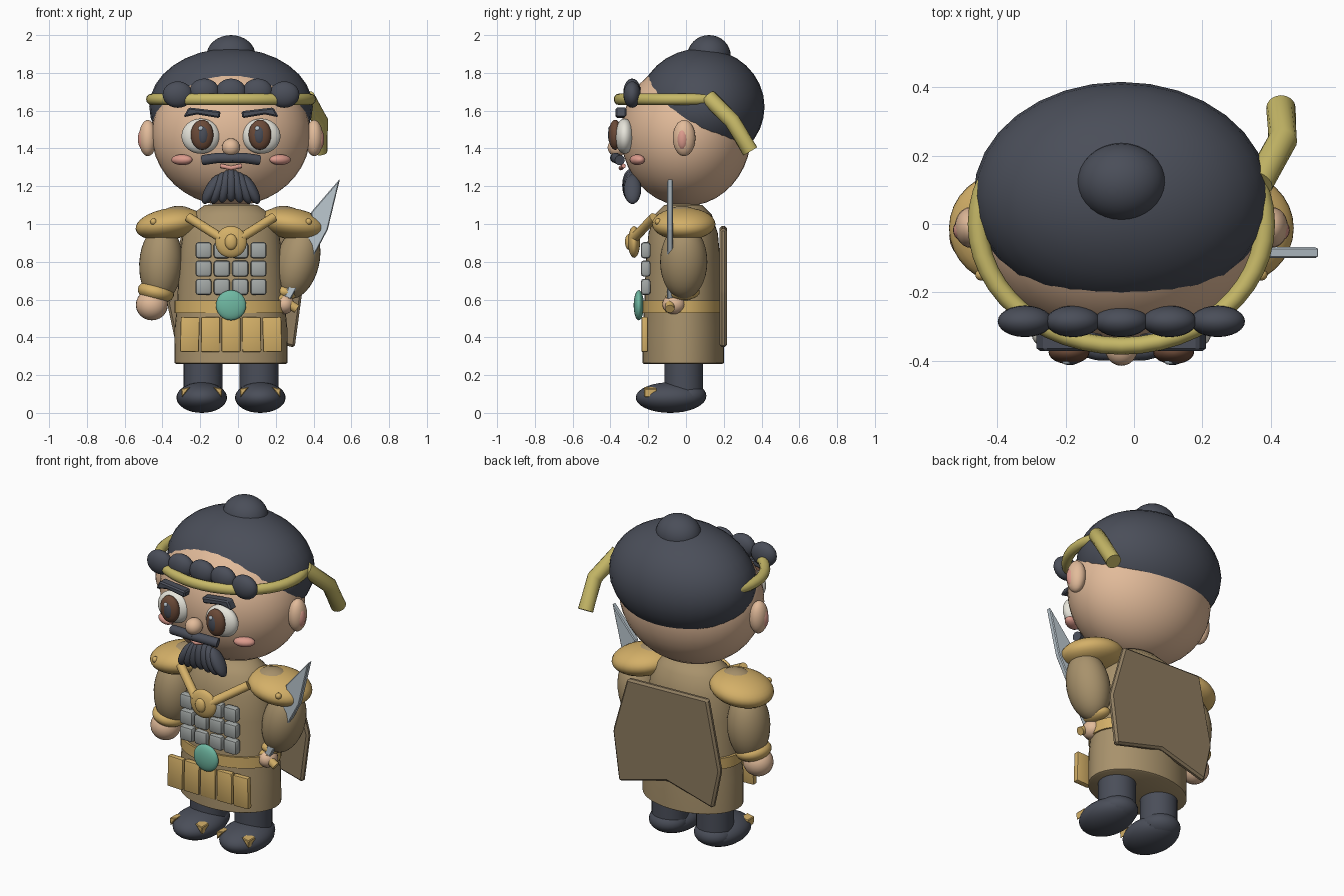
import bpy, bmesh
from math import sin, cos, pi, radians
from mathutils import Vector

if "Cube" in bpy.data.objects:
    bpy.data.objects.remove(bpy.data.objects["Cube"])

CX = -0.037  # the figure's own mirror plane


def mat(name, hexcol):
    m = bpy.data.materials.new(name)
    rgb = [int(hexcol[i:i + 2], 16) / 255 for i in (0, 2, 4)]
    m.diffuse_color = [((c + 0.055) / 1.055) ** 2.4 for c in rgb] + [1]
    m.use_nodes = True
    m.node_tree.nodes["Principled BSDF"].inputs["Base Color"].default_value = m.diffuse_color
    return m


SKIN, HAIR = mat("skin", "E2BB9A"), mat("hair", "4A4E59")
CLOTH, GOLD = mat("cloth", "A8926C"), mat("gold", "D4B068")
BAND, PINK = mat("band", "C6B867"), mat("pink", "DB9A8C")
WHITE, IRIS = mat("eye_white", "E6E4DA"), mat("iris", "6B4A38")
STEEL, JADE = mat("steel", "BCC8D0"), mat("jade", "6FB8A2")
PLATE, BOARD = mat("plate", "A3A8A6"), mat("board", "8E7C60")


def finish(name, bm, m, smooth=35):
    bmesh.ops.recalc_face_normals(bm, faces=bm.faces)
    me = bpy.data.meshes.new(name)
    bm.to_mesh(me)
    bm.free()
    ob = bpy.data.objects.new(name, me)
    bpy.context.collection.objects.link(ob)
    me.materials.append(m)
    bpy.ops.object.select_all(action='DESELECT')
    ob.select_set(True)
    bpy.context.view_layer.objects.active = ob
    bpy.ops.object.shade_smooth_by_angle(angle=radians(smooth))
    return ob


def ball(name, c, r, m, rot=(0, 0, 0), seg=32):
    bm = bmesh.new()
    bmesh.ops.create_uvsphere(bm, u_segments=seg, v_segments=seg // 2, radius=1)
    bmesh.ops.scale(bm, vec=r, verts=bm.verts)
    ob = finish(name, bm, m, 60)
    ob.location, ob.rotation_euler = c, [radians(a) for a in rot]
    return ob


def box(name, c, size, m, rot=(0, 0, 0), bevel=0.01):
    bm = bmesh.new()
    bmesh.ops.create_cube(bm, size=1)
    bmesh.ops.scale(bm, vec=size, verts=bm.verts)
    bmesh.ops.bevel(bm, geom=bm.edges[:], offset=bevel, segments=2, profile=0.5, affect='EDGES')
    ob = finish(name, bm, m)
    ob.location, ob.rotation_euler = c, [radians(a) for a in rot]
    return ob


def tube(name, pts, r, m, sides=16):
    # flat-ended tube along a path
    bm = bmesh.new()
    pts = [Vector(p) for p in pts]
    rings = []
    for i, p in enumerate(pts):
        d = (pts[min(i + 1, len(pts) - 1)] - pts[max(i - 1, 0)]).normalized()
        q = d.to_track_quat('Z', 'Y')
        rings.append([bm.verts.new(p + q @ Vector((r * cos(2 * pi * k / sides), r * sin(2 * pi * k / sides), 0)))
                      for k in range(sides)])
    for a, b in zip(rings, rings[1:]):
        for k in range(sides):
            bm.faces.new((a[k], a[k - 1], b[k - 1], b[k]))
    bm.faces.new(rings[0])
    bm.faces.new(rings[-1])
    return finish(name, bm, m, 50)


def lathe(name, profile, yscale, c, m, seg=40, closed=False):
    # turned section squeezed in y; a closed profile gives a ring
    bm = bmesh.new()
    rings = [[bm.verts.new((r * cos(2 * pi * k / seg), r * yscale * sin(2 * pi * k / seg), z))
              for k in range(seg)] for r, z in profile]
    pairs = list(zip(rings, rings[1:])) + ([(rings[-1], rings[0])] if closed else [])
    for a, b in pairs:
        for k in range(seg):
            bm.faces.new((a[k], a[k - 1], b[k - 1], b[k]))
    if not closed:
        bm.faces.new(rings[0])
        bm.faces.new(rings[-1])
    ob = finish(name, bm, m, 40)
    ob.location = c
    return ob


def slab(name, outline, y0, y1, m, bevel=0.0):
    # xz outline extruded along y
    bm = bmesh.new()
    f = bm.faces.new([bm.verts.new((x, y0, z)) for x, z in outline])
    g = bmesh.ops.extrude_face_region(bm, geom=[f])
    bmesh.ops.translate(bm, vec=(0, y1 - y0, 0), verts=[v for v in g['geom'] if isinstance(v, bmesh.types.BMVert)])
    if bevel:
        bmesh.ops.bevel(bm, geom=bm.edges[:], offset=bevel, segments=1, affect='EDGES')
    return finish(name, bm, m, 20)


# Head, hair cap and bun
ball("head", (CX, 0, 1.475), (0.42, 0.345, 0.38), SKIN, seg=40)
ball("hair_cap", (CX, 0.082, 1.62), (0.433, 0.334, 0.31), HAIR)
ball("hair_bun", (CX, 0.122, 1.89), (0.13, 0.115, 0.11), HAIR)

# Headband with its hanging tail
lathe("headband", [(0.42 + 0.03 * cos(a * pi / 6), 0.03 * sin(a * pi / 6)) for a in range(12)],
      0.85, (CX, 0.0, 1.66), BAND, 48, True)
tube("headband_tail", [(0.365, 0.12, 1.67), (0.435, 0.245, 1.545), (0.43, 0.34, 1.385)], 0.043, BAND)

# Row of hair rolls over the forehead
for i in range(-2, 3):
    ball("hair_roll", (CX + 0.141 * i, -0.285, 1.685 if abs(i) == 2 else 1.70), (0.08, 0.046, 0.07), HAIR, seg=24)

# Paired face parts
for s in (-1, 1):
    def X(o):
        return CX + s * o
    ball("ear", (X(0.44), -0.01, 1.455), (0.048, 0.06, 0.096), SKIN, seg=24)
    ball("inner_ear", (X(0.463), -0.018, 1.45), (0.03, 0.032, 0.06), PINK, seg=20)
    ball("eye_white", (X(0.16), -0.325, 1.465), (0.102, 0.052, 0.093), WHITE)
    ball("iris", (X(0.153), -0.375, 1.472), (0.06, 0.035, 0.08), IRIS, seg=24)
    ball("pupil", (X(0.15), -0.394, 1.472), (0.032, 0.019, 0.052), HAIR, seg=20)
    ball("eye_glint", (X(0.15) - 0.01, -0.402, 1.505), (0.014, 0.01, 0.014), STEEL, seg=12)
    brow = slab("eyebrow", [(X(0.252), 1.565), (X(0.225), 1.617), (X(0.055), 1.597), (X(0.06), 1.56), (X(0.18), 1.58)],
                -0.372, -0.315, HAIR, 0.008)
    ball("cheek", (X(0.26), -0.258, 1.34), (0.06, 0.035, 0.028), PINK, (0, 0, s * 25), 20)
    tube("moustache", [(X(-0.01), -0.375, 1.35), (X(0.07), -0.372, 1.35), (X(0.15), -0.35, 1.338)], 0.027, HAIR)
ball("nose", (CX, -0.365, 1.405), (0.048, 0.05, 0.048), SKIN, seg=24)
tube("mouth", [(CX - 0.055, -0.33, 1.308), (CX, -0.345, 1.296), (CX + 0.055, -0.33, 1.308)], 0.012, PINK, 8)

# Beard lobes fanned from the chin
for i in range(-3, 4):
    ball("beard_lobe", (CX + 0.034 * i, -0.292 + 0.003 * abs(i), 1.205 - 0.007 * abs(i)), (0.034, 0.046, 0.088), HAIR,
         (0, 10 * -i, 0), 20)

# Robe
lathe("robe", [(0.29, 0.26), (0.3, 0.265), (0.298, 0.45), (0.285, 0.58), (0.275, 0.8), (0.255, 0.95), (0.21, 1.05),
               (0.14, 1.1), (0.05, 1.11)], 0.72, (CX, -0.015, 0), CLOTH)

# Belt, buckle and skirt plates
lathe("belt", [(0.27, 0.535), (0.3, 0.535), (0.3, 0.6), (0.27, 0.6)], 0.72, (CX, -0.015, -0.005), GOLD, 40, True)
ball("belt_buckle", (CX, -0.25, 0.57), (0.08, 0.027, 0.08), JADE)
for i in range(-2, 3):
    box("skirt_plate", (CX + 0.109 * i, -0.219, 0.415), (0.1, 0.034, 0.185), GOLD, (0, -0.8 * i, 0), 0.007)

# Chest armour tiles
for row in range(3):
    for col in range(4):
        box("chest_tile", (CX + 0.097 * (col - 1.5), -0.213, 0.667 + 0.097 * row), (0.086, 0.052, 0.086), PLATE,
            bevel=0.016)

# Chest medallion and straps
ball("medallion", (CX, -0.275, 0.905), (0.084, 0.032, 0.084), GOLD)
ball("medallion_boss", (CX, -0.303, 0.905), (0.033, 0.02, 0.042), GOLD, seg=20)
for s in (-1, 1):
    tube("chest_strap", [(CX + s * 0.05, -0.275, 0.925), (CX + s * 0.225, -0.17, 1.035)], 0.025, GOLD)

# Shoulder guards, legs and boots
for s in (-1, 1):
    def X(o):
        return CX + s * o
    ball("shoulder_guard", (X(0.325), -0.012, 1.0), (0.182, 0.168, 0.083), GOLD, (0, s * 9, 0))
    ball("shoulder_cap", (X(0.29), -0.02, 1.022), (0.11, 0.10, 0.073), CLOTH, (0, s * 9, 0), 24)
    for o in (0.265, 0.41):
        ball("guard_rivet", (X(o), -0.148, 1.012), (0.018, 0.018, 0.018), GOLD, seg=12)
    lathe("leg", [(0.103, 0.06), (0.103, 0.34)], 1.0, (X(0.148), -0.012, 0), HAIR, 32)
    ball("boot", (X(0.155), -0.083, 0.081), (0.134, 0.183, 0.081), HAIR)
    ball("boot_heel", (X(0.15), -0.0, 0.09), (0.112, 0.108, 0.07), HAIR, seg=24)
    for t in (-1, 1):
        slab("toe_trim", [(X(0.155) + t * 0.105, 0.082), (X(0.155) + t * 0.108, 0.128), (X(0.155) + t * 0.06, 0.138)],
             -0.222, -0.155, GOLD, 0.004)

# Relaxed arm
ball("sleeve_left", (-0.408, -0.012, 0.79), (0.115, 0.125, 0.205), CLOTH, (0, 3, 0))
ball("cuff_left", (-0.435, -0.02, 0.64), (0.097, 0.105, 0.057), GOLD, (0, 12, 0))
ball("hand_left", (-0.456, -0.035, 0.572), (0.085, 0.082, 0.082), SKIN, seg=24)

# Arm holding the sword
ball("sleeve_right", (0.315, -0.012, 0.8), (0.115, 0.125, 0.2), CLOTH, (0, 14, 0))
ball("cuff_right", (0.25, -0.015, 0.64), (0.065, 0.088, 0.042), GOLD, (0, 12, 0), 24)
ball("hand_right", (0.245, -0.065, 0.575), (0.052, 0.06, 0.052), SKIN, seg=24)

# Sword
slab("sword_blade", [(0.54, 1.24), (0.385, 1.06), (0.398, 1.0), (0.245, 0.615), (0.278, 0.6), (0.475, 0.97)],
     -0.1, -0.068, STEEL, 0.005)
tube("sword_guard", [(0.215, -0.085, 0.61), (0.312, -0.085, 0.55)], 0.024, GOLD)
tube("sword_grip", [(0.262, -0.085, 0.61), (0.235, -0.085, 0.54)], 0.02, GOLD, 12)

# Shield on the back
slab("back_shield", [(-0.29, 0.99), (0.245, 0.975), (0.34, 0.64), (0.3, 0.345), (-0.02, 0.43), (-0.325, 0.345),
                     (-0.375, 0.58)], 0.178, 0.216, BOARD, 0.012)
